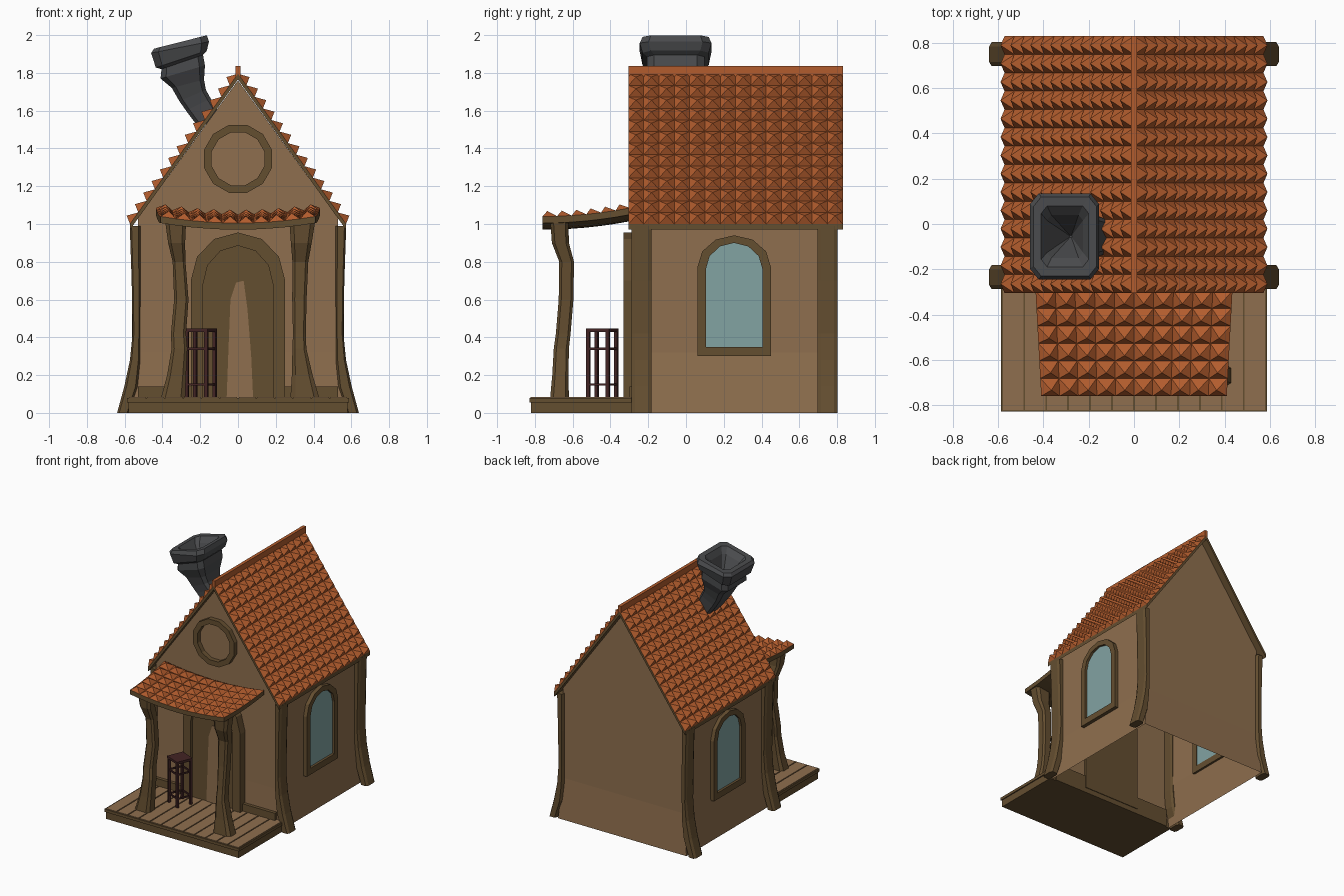
import bpy, bmesh, math
from mathutils import Vector, Matrix

if "Cube" in bpy.data.objects:
    bpy.data.objects.remove(bpy.data.objects["Cube"])


def material(name, r, g, b):
    lin = [((c / 255 + 0.055) / 1.055) ** 2.4 for c in (r, g, b)]
    m = bpy.data.materials.new(name)
    m.diffuse_color = (*lin, 1)
    m.use_nodes = True
    m.node_tree.nodes["Principled BSDF"].inputs["Base Color"].default_value = m.diffuse_color
    return m


PLASTER = material("tan plaster", 143, 111, 78)
WOOD = material("dark wood", 100, 78, 48)
TILE = material("orange tile", 178, 92, 45)
STONE = material("chimney grey", 74, 75, 77)
GLASS = material("pale glass", 130, 163, 162)
STOOL = material("dark red wood", 66, 36, 36)


def build(name, verts, faces, mat, recalc=True):
    me = bpy.data.meshes.new(name)
    me.from_pydata([tuple(v) for v in verts], [], faces)
    if recalc:
        bm = bmesh.new()
        bm.from_mesh(me)
        bmesh.ops.recalc_face_normals(bm, faces=bm.faces)
        bm.to_mesh(me)
        bm.free()
    me.materials.append(mat)
    ob = bpy.data.objects.new(name, me)
    bpy.context.collection.objects.link(ob)
    return ob


def box(name, lo, hi, mat):
    v = [(x, y, z) for x in (lo[0], hi[0]) for y in (lo[1], hi[1]) for z in (lo[2], hi[2])]
    f = [(0, 1, 3, 2), (4, 6, 7, 5), (0, 4, 5, 1), (2, 3, 7, 6), (0, 2, 6, 4), (1, 5, 7, 3)]
    return build(name, v, f, mat)


def octagon(c, ux, uy, k=0.65):
    ab = [(1, k), (k, 1), (-k, 1), (-1, k), (-1, -k), (-k, -1), (k, -1), (1, -k)]
    return [Vector(c) + Vector(ux) * a + Vector(uy) * b for a, b in ab]


def loft(name, rings, mat):
    n = len(rings[0])
    v = [p for r in rings for p in r]
    f = [(i * n + j, i * n + (j + 1) % n, (i + 1) * n + (j + 1) % n, (i + 1) * n + j)
         for i in range(len(rings) - 1) for j in range(n)]
    f += [tuple(range(n)), tuple(range(len(v) - n, len(v)))]
    return build(name, v, f, mat)


def post(name, sections, mat):
    return loft(name, [octagon((x, y, z), (hx, 0, 0), (0, hy, 0)) for x, y, z, hx, hy in sections], mat)


def plate(name, pts, place, d0, d1, mat):
    return loft(name, [[place(a, b, d) for a, b in pts] for d in (d0, d1)], mat)


def frame(name, outer, inner, place, d0, d1, mat):
    n = len(outer)
    loops = [(outer, d0), (outer, d1), (inner, d1), (inner, d0)]
    v = [place(a, b, d) for pts, d in loops for a, b in pts]
    f = [(k * n + j, k * n + (j + 1) % n, (k + 1) % 4 * n + (j + 1) % n, (k + 1) % 4 * n + j)
         for k in range(4) for j in range(n)]
    return build(name, v, f, mat)


def arch(c, w, z0, spring, top, n=6):
    pts = [(c - w, z0), (c + w, z0)]
    return pts + [(c + w * math.cos(math.pi * i / n), spring + (top - spring) * math.sin(math.pi * i / n))
                  for i in range(n + 1)]


def tiles(name, f, nu, nv, h):
    """Cover the surface f(u, v) with pyramid tiles; v runs downhill."""
    v, faces = [], []
    for i in range(nu):
        for j in range(nv):
            c = [Vector(f((i + a) / nu, (j + b) / nv)) for a, b in ((0, 0), (1, 0), (1, 1), (0, 1))]
            nrm = (c[2] - c[0]).cross(c[3] - c[1]).normalized()
            apex = (c[0] + c[1]) * 0.17 + (c[2] + c[3]) * 0.33
            if nrm.z < 0:
                nrm = -nrm
                c.reverse()
            k = len(v)
            v += c + [apex + nrm * h]
            faces += [(k + m, k + (m + 1) % 4, k + 4) for m in range(4)]
    return build(name, v, faces, TILE, recalc=False)


def sheet(name, f, nu, nv, t, mat):
    """Slab of vertical thickness t under the surface f(u, v)."""
    grid = [Vector(f(i / nu, j / nv)) for i in range(nu + 1) for j in range(nv + 1)]
    n, w = len(grid), nv + 1
    v = grid + [p - Vector((0, 0, t)) for p in grid]
    faces = []
    for i in range(nu):
        for j in range(nv):
            q = (i * w + j, i * w + j + 1, (i + 1) * w + j + 1, (i + 1) * w + j)
            faces += [q, tuple(n + a for a in q)]
    rim = [i * w for i in range(nu)] + [nu * w + j for j in range(nv)]
    rim += [i * w + nv for i in range(nu, 0, -1)] + list(range(nv, 0, -1))
    for a, b in zip(rim, rim[1:] + rim[:1]):
        faces.append((a, b, b + n, a + n))
    return build(name, v, faces, mat)


# walls: open shell flaring at the foot, with gables
v = []
for z, hx, yf, yb in ((0, 0.56, -0.275, 0.795), (0.32, 0.53, -0.268, 0.775), (1.03, 0.53, -0.268, 0.775)):
    v += [(-hx, yf, z), (hx, yf, z), (hx, yb, z), (-hx, yb, z)]
v += [(0, -0.268, 1.76), (0, 0.775, 1.76)]
f = [(k + j, k + (j + 1) % 4, k + 4 + (j + 1) % 4, k + 4 + j) for k in (0, 4) for j in range(4)]
f += [(8, 9, 12), (10, 11, 13)]
build("walls", v, f, PLASTER)

# corner posts, side windows and roof slopes, mirrored left and right
for s, side in ((-1, "left"), (1, "right")):
    for y, end in ((-0.235, "front"), (0.75, "back")):
        post(f"{side}_{end}_corner_post",
             [(s * x, y, z, hx, 0.053) for x, z, hx in
              ((0.608, 0, 0.032), (0.566, 0.14, 0.036), (0.545, 0.28, 0.027), (0.538, 0.42, 0.02),
               (0.54, 0.7, 0.023), (0.545, 0.99, 0.028))], WOOD)
    place = lambda a, b, d, s=s: Vector((s * d, a, b))
    outer, inner = arch(0.255, 0.195, 0.30, 0.77, 0.94), arch(0.255, 0.15, 0.35, 0.76, 0.90)
    frame(f"{side}_window_frame", outer, inner, place, 0.515, 0.56, WOOD)
    plate(f"{side}_window_glass", inner, place, 0.52, 0.541, GLASS)

    slope = lambda u, v, s=s: (s * 0.572 * v, -0.305 + 1.135 * u, 1.795 - 0.795 * v)
    tiles(f"{side}_roof_tiles", slope, 14, 13, 0.04)
    sheet(f"{side}_roof_slab", slope, 1, 1, 0.03, WOOD)

box("roof_ridge", (-0.013, -0.305, 1.78), (0.013, 0.83, 1.837), TILE)

# front door, arch surround and worn plaster patch
front = lambda a, b, d: Vector((a, d, b))
door = arch(0, 0.185, 0.08, 0.68, 0.885)
frame("door_surround", arch(0, 0.25, 0.04, 0.70, 0.955), door, front, -0.33, -0.255, WOOD)
plate("door", door, front, -0.305, -0.255, WOOD)
plate("worn_patch", [(-0.06, 0.08), (0.08, 0.08), (0.07, 0.3), (0.05, 0.55), (0.03, 0.7),
                     (-0.01, 0.69), (-0.04, 0.6), (-0.05, 0.35)], front, -0.309, -0.304, PLASTER)
box("front_baseboard", (-0.53, -0.298, 0), (0.53, -0.26, 0.14), WOOD)

# round gable window
circle = lambda r: [(r * math.cos(math.radians(15 + 30 * i)), 1.345 + r * math.sin(math.radians(15 + 30 * i)))
                    for i in range(12)]
frame("round_window_frame", circle(0.186), circle(0.145), front, -0.305, -0.26, WOOD)

# porch deck
box("porch_base", (-0.58, -0.82, 0), (0.58, -0.27, 0.056), WOOD)
box("porch_rim", (-0.588, -0.828, 0.056), (0.588, -0.27, 0.078), WOOD)
for i in range(12):
    x = -0.582 + i * 0.097
    box(f"deck_board_{i + 1}", (x + 0.004, -0.822, 0.07), (x + 0.093, -0.27, 0.083), PLASTER)

# wobbly porch posts
for side, xs in (("left", [(-0.345, 0.065), (-0.325, 0.05), (-0.31, 0.042), (-0.315, 0.04), (-0.30, 0.038),
                           (-0.312, 0.034), (-0.325, 0.045), (-0.33, 0.055)]),
                 ("right", [(0.355, 0.078), (0.34, 0.055), (0.325, 0.037), (0.325, 0.034), (0.325, 0.038),
                            (0.33, 0.042), (0.335, 0.055), (0.34, 0.068)])):
    rest = [(-0.67, 0.07, 0.05), (-0.665, 0.2, 0.043), (-0.66, 0.34, 0.04), (-0.65, 0.42, 0.039),
            (-0.635, 0.6, 0.039), (-0.632, 0.8, 0.039), (-0.665, 0.9, 0.045), (-0.67, 1.01, 0.048)]
    post(f"{side}_porch_post", [(x, y, z, hx, hy) for (x, hx), (y, z, hy) in zip(xs, rest)], WOOD)


# sagging porch roof
def canopy(u, v):
    a = 2 * u - 1
    return (a * (0.435 - 0.025 * v), -0.295 - 0.465 * v, 1.005 + 0.035 * a * a + 0.045 * (1 - v) ** 2)


tiles("porch_roof_tiles", canopy, 10, 6, 0.035)
sheet("porch_roof_slab", canopy, 10, 6, 0.035, WOOD)

# crooked chimney: left and right outline points plus half depth
rings = []
for lx, lz, rx, rz, hy in ((-0.20, 1.50, -0.10, 1.59, 0.075), (-0.275, 1.60, -0.145, 1.665, 0.088),
                           (-0.31, 1.65, -0.17, 1.71, 0.10), (-0.35, 1.72, -0.18, 1.765, 0.12),
                           (-0.41, 1.77, -0.175, 1.84, 0.152), (-0.405, 1.82, -0.185, 1.895, 0.152),
                           (-0.435, 1.828, -0.165, 1.918, 0.175), (-0.46, 1.905, -0.154, 1.965, 0.19),
                           (-0.445, 1.928, -0.165, 1.999, 0.175), (-0.41, 1.935, -0.20, 1.99, 0.135),
                           (-0.385, 1.90, -0.225, 1.945, 0.095), (-0.285, 1.76, -0.275, 1.763, 0.005)):
    rings.append(octagon(((lx + rx) / 2, -0.055, (lz + rz) / 2),
                         ((rx - lx) / 2, 0, (rz - lz) / 2), (0, hy, 0), 0.75))
loft("chimney", rings, STONE)

# stool on the porch, turned slightly
turn = Matrix.Translation((-0.197, -0.443, 0)) @ Matrix.Rotation(math.radians(-23), 4, 'Z')
h = 0.066
parts = [("stool_seat", (-h, -h, 0.427), (h, h, 0.446))]
for i in (-1, 1):
    for j in (-1, 1):
        x, y = i * 0.056, j * 0.056
        parts.append(("stool_leg", (x - 0.009, y - 0.009, 0.08), (x + 0.009, y + 0.009, 0.43)))
    for z in (0.15, 0.34):
        x = i * 0.056
        parts.append(("stool_rung", (x - 0.005, -0.056, z - 0.006), (x + 0.005, 0.056, z + 0.006)))
        parts.append(("stool_rung", (-0.056, x - 0.005, z - 0.006), (0.056, x + 0.005, z + 0.006)))
for name, lo, hi in parts:
    box(name, lo, hi, STOOL).data.transform(turn)
